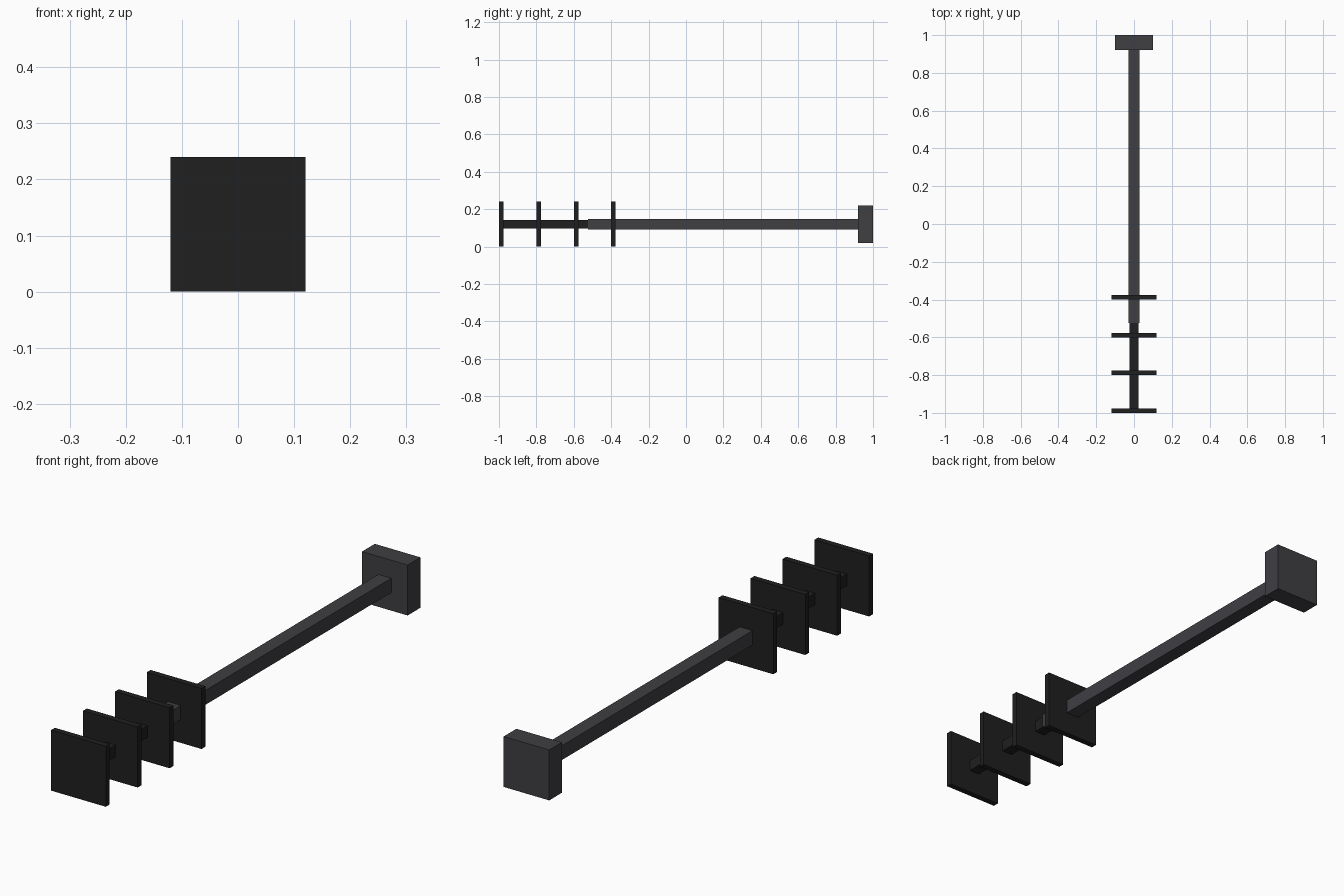
import bpy

if "Cube" in bpy.data.objects:
    bpy.data.objects.remove(bpy.data.objects["Cube"])

AXIS_Z = 0.12  # height of the shared centre line


def material(name, color):
    mat = bpy.data.materials.new(name)
    mat.diffuse_color = (*color, 1)
    mat.use_nodes = True
    mat.node_tree.nodes["Principled BSDF"].inputs["Base Color"].default_value = mat.diffuse_color
    return mat


def box(name, width, y0, y1, mat):
    """Square-section block centred on the axis, running from y0 to y1."""
    bpy.ops.mesh.primitive_cube_add(size=1, location=(0, (y0 + y1) / 2, AXIS_Z))
    ob = bpy.context.object
    ob.name = name
    ob.scale = (width, y1 - y0, width)
    bpy.ops.object.transform_apply(location=False, rotation=False, scale=True)
    ob.data.materials.append(mat)
    return ob


black = material("black", (0.014, 0.014, 0.014))
grey = material("dark_grey", (0.05, 0.049, 0.055))

# Four thin square plates at the front
for i in range(4):
    y = -1 + 0.2 * i
    box(f"plate_{i + 1}", 0.24, y, y + 0.024, black)

# Core joining the plates, running into the shaft
box("plate_core", 0.046, -0.99, -0.39, black)

# Long shaft and its end block
box("shaft", 0.057, -0.525, 0.93, grey)
box("end_block", 0.2, 0.92, 1.0, grey)
